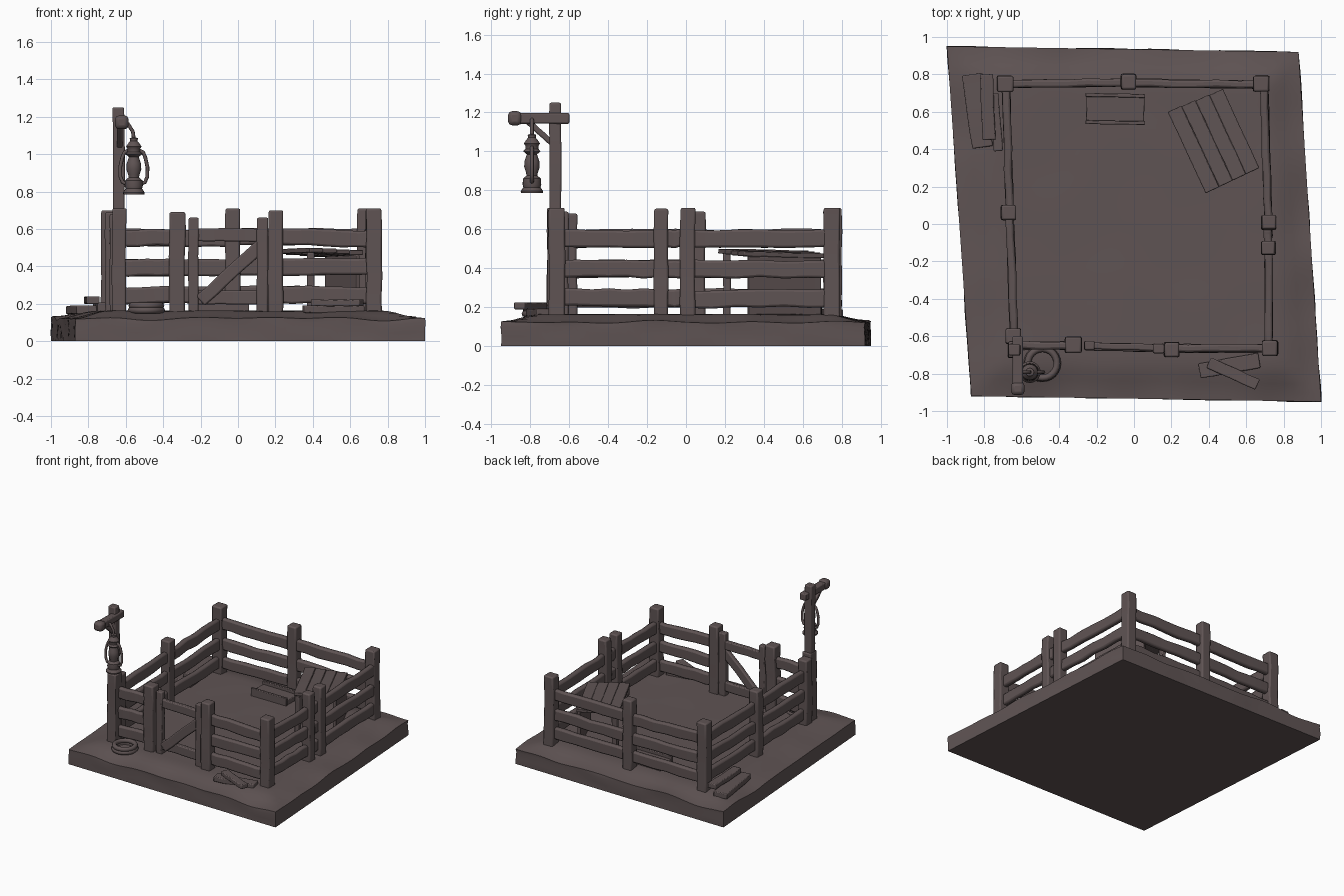
import bpy, bmesh, math, random
from mathutils import Vector, noise

if "Cube" in bpy.data.objects:
    bpy.data.objects.remove(bpy.data.objects["Cube"])

random.seed(4)
wood = bpy.data.materials.new("dull_brown")
wood.diffuse_color = (0.115, 0.088, 0.088, 1)
wood.use_nodes = True
wood.node_tree.nodes["Principled BSDF"].inputs["Base Color"].default_value = wood.diffuse_color


def finish(name, bm, bevel=0.0):
    bmesh.ops.recalc_face_normals(bm, faces=bm.faces)
    me = bpy.data.meshes.new(name)
    bm.to_mesh(me)
    bm.free()
    me.materials.append(wood)
    ob = bpy.data.objects.new(name, me)
    bpy.context.collection.objects.link(ob)
    if bevel:
        m = ob.modifiers.new("worn_edges", 'BEVEL')
        m.width, m.segments, m.limit_method = bevel, 2, 'ANGLE'
    return ob


# Hand-hewn beam from a to b; w is the sideways size, h the other
def beam(name, a, b, w, h, jit=0.004, seg=5, bevel=0.008, side=None):
    a, b = Vector(a), Vector(b)
    d = (b - a).normalized()
    s = Vector(side) if side else d.cross(Vector((0, 0, 1)))
    if s.length < 0.1:
        s = Vector((1, 0, 0))
    s.normalize()
    u = s.cross(d).normalized()
    bm = bmesh.new()
    rings = []
    for i in range(seg + 1):
        c = a.lerp(b, i / seg) + s * random.uniform(-jit, jit) + u * random.uniform(-jit, jit)
        k = 1 + random.uniform(-jit, jit) * 12
        rings.append([bm.verts.new(c + s * (x * w * k / 2) + u * (y * h * k / 2))
                      for x, y in ((-1, -1), (1, -1), (1, 1), (-1, 1))])
    for r, q in zip(rings, rings[1:]):
        for j in range(4):
            bm.faces.new((r[j], r[(j + 1) % 4], q[(j + 1) % 4], q[j]))
    bm.faces.new(rings[0])
    bm.faces.new(rings[-1])
    return finish(name, bm, bevel)


# Round tube along points
def tube(name, pts, r, cyclic=False):
    cu = bpy.data.curves.new(name, 'CURVE')
    cu.dimensions = '3D'
    cu.bevel_depth, cu.bevel_resolution, cu.use_fill_caps = r, 2, True
    sp = cu.splines.new('POLY')
    sp.points.add(len(pts) - 1)
    for p, co in zip(sp.points, pts):
        p.co = (*co, 1)
    sp.use_cyclic_u = cyclic
    cu.materials.append(wood)
    ob = bpy.data.objects.new(name, cu)
    bpy.context.collection.objects.link(ob)


# Uneven earth slab
def ground():
    N = 40
    bl, br, tl, tr = (Vector(p) for p in ((-0.87, -0.92, 0), (1, -0.95, 0), (-1, 0.95, 0), (0.88, 0.92, 0)))
    bm = bmesh.new()
    g = {}
    for i in range(N + 1):
        for j in range(N + 1):
            u, v = i / N, j / N
            p = bl.lerp(br, u).lerp(tl.lerp(tr, u), v)
            e = min(u, 1 - u, v, 1 - v) * 2
            f = min(1, e / 0.22)
            z = 0.122 + 0.04 * f * f * (3 - 2 * f)
            z += noise.noise(p * 3.2) * 0.02 * (1.2 - f)
            p.z = z
            g[i, j] = bm.verts.new(p)
    for i in range(N):
        for j in range(N):
            bm.faces.new((g[i, j], g[i + 1, j], g[i + 1, j + 1], g[i, j + 1]))
    loop = ([(i, 0) for i in range(N)] + [(N, j) for j in range(N)]
            + [(i, N) for i in range(N, 0, -1)] + [(0, j) for j in range(N, 0, -1)])
    prev = [g[k] for k in loop]
    for f in (0.8, 0.4, 0.0):
        row = []
        for k in loop:
            c = g[k].co
            out = 1 + (0.008 * noise.noise(Vector((c.x * 4, c.y * 4, f * 5))) if f else 0)
            row.append(bm.verts.new((c.x * out, c.y * out, c.z * f)))
        n = len(row)
        for q in range(n):
            bm.faces.new((prev[q], row[q], row[(q + 1) % n], prev[(q + 1) % n]))
        prev = row
    bm.faces.new(prev)
    finish("earth_base", bm)


ground()

# Fence posts: x, y, top height, width
posts = [(-0.69, 0.75, 0.70, 0.085), (-0.03, 0.76, 0.71, 0.08), (0.68, 0.75, 0.71, 0.085),
         (-0.67, 0.06, 0.69, 0.08), (0.72, 0.01, 0.71, 0.078), (0.72, -0.13, 0.705, 0.075),
         (-0.645, -0.6, 0.68, 0.08), (-0.325, -0.645, 0.69, 0.085),
         (0.2, -0.67, 0.70, 0.08), (0.728, -0.662, 0.71, 0.085)]
for x, y, z, w in posts:
    beam("fence_post", (x, y, 0.1), (x, y, z), w, w, 0.003, 5, 0.01)

# Fence rails, three high, between neighbouring posts
runs = [((-0.69, 0.75), (-0.03, 0.755)), ((-0.03, 0.755), (0.68, 0.745)),
        ((-0.685, 0.75), (-0.665, 0.06)), ((-0.665, 0.06), (-0.64, -0.61)),
        ((0.695, 0.75), (0.718, 0.01)), ((0.718, 0.01), (0.718, -0.13)),
        ((0.718, -0.13), (0.722, -0.66)), ((-0.64, -0.65), (-0.33, -0.65)),
        ((0.2, -0.665), (0.73, -0.665))]
for (ax, ay), (bx, by) in runs:
    for z in (0.553, 0.395, 0.245):
        beam("fence_rail", (ax, ay, z + random.uniform(-.006, .006)),
             (bx, by, z + random.uniform(-.006, .006)), 0.042, 0.09, 0.004, 6, 0.012)

# Gate
beam("gate_stile", (-0.238, -0.65, 0.15), (-0.238, -0.65, 0.66), 0.055, 0.05, 0.002)
beam("gate_stile", (0.13, -0.665, 0.15), (0.13, -0.665, 0.66), 0.06, 0.05, 0.002)
beam("gate_rail", (-0.24, -0.65, 0.57), (0.13, -0.662, 0.565), 0.035, 0.07, 0.002)
beam("gate_rail", (-0.24, -0.65, 0.235), (0.13, -0.662, 0.235), 0.035, 0.075, 0.002)
beam("gate_brace", (-0.2, -0.66, 0.215), (0.125, -0.668, 0.515), 0.035, 0.07, 0.002)

# Lantern post with arm and brace
beam("lantern_post", (-0.638, -0.672, 0.1), (-0.635, -0.672, 0.71), 0.075, 0.085, 0.002)
beam("lantern_post_top", (-0.635, -0.672, 0.65), (-0.64, -0.672, 1.25), 0.062, 0.06, 0.002)
beam("lantern_arm", (-0.622, -0.6, 1.17), (-0.622, -0.9, 1.17), 0.055, 0.055, 0.001)
beam("lantern_arm_end", (-0.622, -0.845, 1.17), (-0.622, -0.915, 1.17), 0.072, 0.072, 0.001, 2, 0.02)
beam("lantern_arm_brace", (-0.632, -0.675, 1.03), (-0.632, -0.82, 1.16), 0.03, 0.03, 0.001)

# Lantern: turned body, two side tubes, hanging handle
LX, LY = -0.557, -0.792
profile = [(0, .785), (.056, .785), (.058, .795), (.044, .815), (.048, .83), (.046, .86), (.028, .875),
           (.03, .89), (.04, .92), (.038, .95), (.026, .985), (.045, 1.0), (.034, 1.012), (.034, 1.03),
           (.042, 1.04), (.028, 1.06), (.02, 1.07), (.022, 1.085), (0, 1.092)]
bm = bmesh.new()
S = 20
rows = [[bm.verts.new((LX + r * math.cos(k * math.tau / S), LY + r * math.sin(k * math.tau / S), z))
         for k in range(S)] for r, z in profile]
for r, q in zip(rows, rows[1:]):
    for k in range(S):
        bm.faces.new((r[k], r[(k + 1) % S], q[(k + 1) % S], q[k]))
bmesh.ops.remove_doubles(bm, verts=bm.verts, dist=0.0001)
finish("lantern_body", bm)
for s in (-1, 1):
    tube("lantern_side_tube", [(LX + s * x, LY, z) for x, z in
         ((.035, .84), (.06, .85), (.072, .88), (.073, .93), (.062, .98), (.05, 1.01), (.03, 1.02))], 0.01)
tube("lantern_hook", [(LX, LY, 1.08), (LX - .005, LY, 1.12), (LX - .03, LY, 1.16), (-0.622, LY, 1.17)], 0.01)

# Rope coil by the post
for r, z in ((0.082, 0.165), (0.078, 0.19)):
    tube("rope_coil", [(-0.49 + r * math.cos(k * math.tau / 24), -0.745 + r * math.sin(k * math.tau / 24), z)
                       for k in range(24)], 0.018, True)

# Slanted work table in the back right corner: plank top, side panel, legs
c = [Vector(p) for p in ((0.18, 0.60, 0.48), (0.475, 0.72, 0.46), (0.67, 0.30, 0.47), (0.385, 0.165, 0.49))]
for k in range(4):
    f = (k + 0.5) / 4
    beam("table_plank", c[0].lerp(c[1], f), c[3].lerp(c[2], f), 0.08, 0.025, 0.0015, 4, 0.004)
beam("table_side_panel", (0.475, 0.69, 0.31), (0.64, 0.32, 0.31), 0.025, 0.3, 0.001, 4, 0.004)
for x, y in ((0.22, 0.59), (0.39, 0.21)):
    beam("table_leg", (x, y, 0.14), (x, y, 0.475), 0.04, 0.04, 0.002)

# Low trough along the back fence
beam("trough_base", (-0.255, 0.62, 0.175), (0.055, 0.615, 0.175), 0.155, 0.05, 0.001, 3, 0.005)
for y in (0.545, 0.69):
    beam("trough_side", (-0.26, y, 0.19), (0.06, y - 0.005, 0.19), 0.02, 0.07, 0.001, 3, 0.004)

# Loose planks lying outside the fence
for a, b, w, h in [((-0.865, 0.8, .165), (-0.81, 0.41, .17), .11, .045),
                   ((-0.79, 0.8, .22), (-0.775, 0.45, .22), .07, .04),
                   ((-0.75, 0.7, .18), (-0.725, 0.39, .18), .05, .05),
                   ((0.35, -0.785, .17), (0.67, -0.73, .17), .08, .04),
                   ((0.4, -0.74, .205), (0.66, -0.86, .205), .06, .035)]:
    beam("loose_plank", a, b, w, h, 0.002, 4, 0.006)

# Smooth shading with sharp edges kept
bpy.ops.object.select_all(action='DESELECT')
for ob in bpy.context.collection.objects:
    if ob.type == 'MESH':
        ob.select_set(True)
        bpy.context.view_layer.objects.active = ob
bpy.ops.object.shade_smooth_by_angle(angle=math.radians(40))
